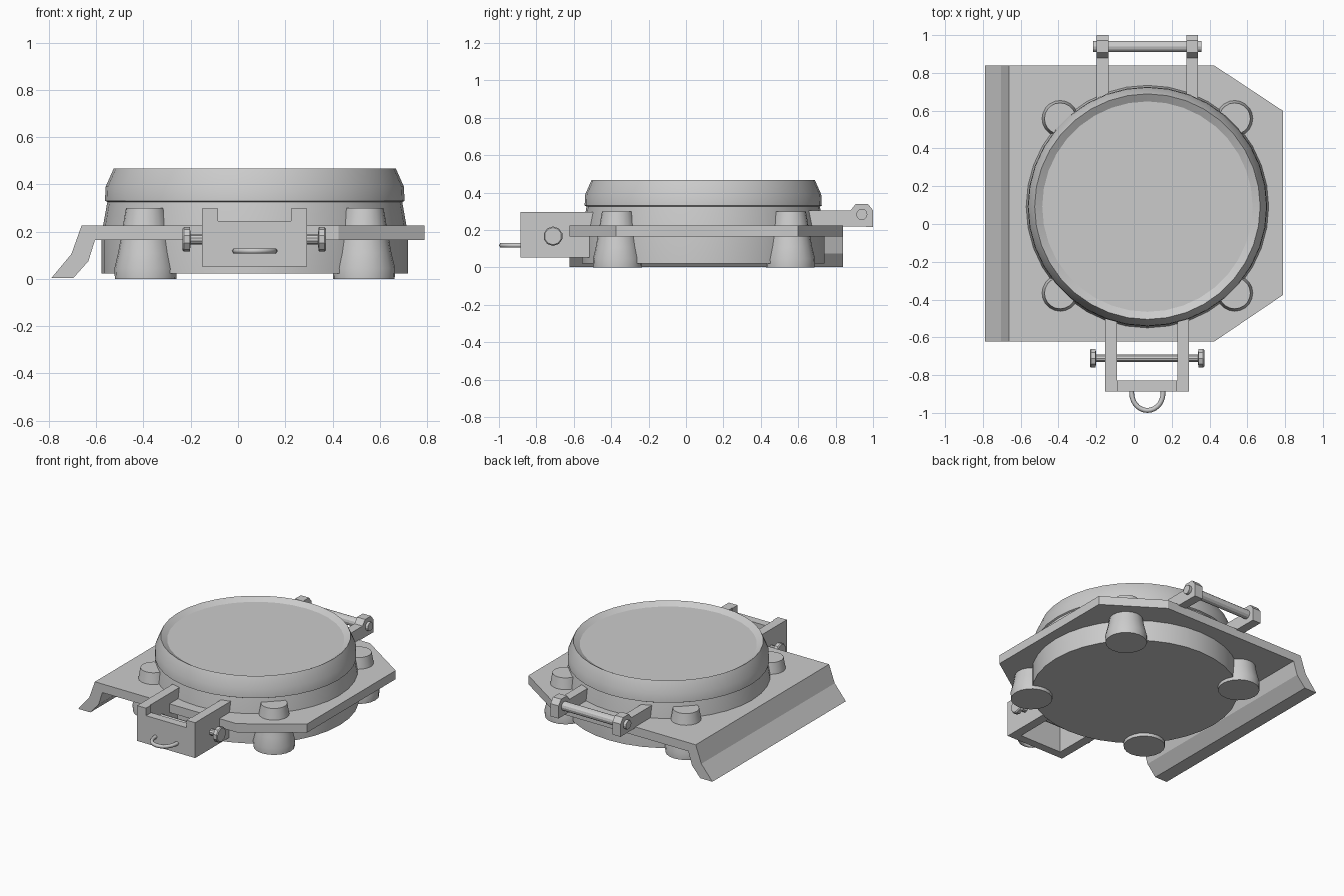
import bpy, bmesh
from math import pi, cos, sin, radians
from mathutils import Vector, Matrix

if "Cube" in bpy.data.objects:
    bpy.data.objects.remove(bpy.data.objects["Cube"])

CX, CY = 0.071, 0.092  # centre of the round body


def finish(name, bm, smooth=True):
    bmesh.ops.remove_doubles(bm, verts=bm.verts, dist=1e-5)
    bmesh.ops.recalc_face_normals(bm, faces=bm.faces)
    me = bpy.data.meshes.new(name)
    bm.to_mesh(me)
    bm.free()
    ob = bpy.data.objects.new(name, me)
    bpy.context.collection.objects.link(ob)
    if smooth:
        bpy.ops.object.select_all(action='DESELECT')
        ob.select_set(True)
        bpy.context.view_layer.objects.active = ob
        bpy.ops.object.shade_smooth_by_angle(angle=radians(25))
    return ob


def lathe(name, profile, segs, matrix):
    """Closed solid of revolution about local z from (radius, height) pairs."""
    bm = bmesh.new()
    rings = [[bm.verts.new((r * cos(2 * pi * i / segs), r * sin(2 * pi * i / segs), z))
              for i in range(segs)] for r, z in profile]
    for a, b in zip(rings, rings[1:]):
        for i in range(segs):
            j = (i + 1) % segs
            bm.faces.new((a[i], a[j], b[j], b[i]))
    bm.faces.new(rings[0])
    bm.faces.new(rings[-1])
    bm.transform(matrix)
    return finish(name, bm)


def prism(name, outline, vec):
    """Extrude a flat outline of 3D points along vec."""
    bm = bmesh.new()
    f = bm.faces.new([bm.verts.new(p) for p in outline])
    new = bmesh.ops.extrude_face_region(bm, geom=[f], use_keep_orig=True)
    bmesh.ops.translate(bm, vec=vec, verts=[v for v in new['geom'] if isinstance(v, bmesh.types.BMVert)])
    return finish(name, bm, False)


def along_x(y, z):
    return Matrix.Translation((0, y, z)) @ Matrix.Rotation(pi / 2, 4, 'Y')


# round body with rim and shallow dished lid
lathe("round_body", [(0.648, 0.022), (0.648, 0.165), (0.642, 0.225), (0.624, 0.325), (0.634, 0.33),
                     (0.631, 0.39), (0.597, 0.467), (0.557, 0.443)], 36,
      Matrix.Translation((CX, CY, 0)))

# base plate with two clipped corners
prism("base_plate", [(x, y, 0.165) for x, y in
                     [(-0.65, -0.622), (0.425, -0.622), (0.79, -0.375),
                      (0.79, 0.598), (0.425, 0.839), (-0.65, 0.839)]], (0, 0, 0.06))

# bent lip along the left edge
prism("bent_lip", [(x, -0.622, z) for x, z in
                   [(-0.65, 0.225), (-0.662, 0.225), (-0.705, 0.105), (-0.79, 0.003),
                    (-0.697, 0.003), (-0.633, 0.075), (-0.605, 0.165), (-0.65, 0.165)]
                   if not (x == -0.65 and z == 0.165)], (0, 1.461, 0))

# four tapered feet
for sx in (-1, 1):
    for sy in (-1, 1):
        lathe("foot", [(0.13, 0), (0.132, 0.045), (0.116, 0.11), (0.083, 0.3)], 20,
              Matrix.Translation((CX + sx * 0.462, CY + 0.004 + sy * 0.462, 0)))

# rear hinge arms with clipped knuckles
for x0 in (-0.198, 0.277):
    prism("hinge_arm", [(x0, y, z) for y, z in
                        [(0.62, 0.22), (1.0, 0.217), (1.0, 0.305), (0.972, 0.34),
                         (0.908, 0.34), (0.88, 0.305), (0.62, 0.305)]], (0.062, 0, 0))

# rear hinge pin
lathe("hinge_pin", [(0.03, -0.218), (0.03, 0.358)], 12, along_x(0.94, 0.283))

# front latch bracket: two arms and a front panel
for x0 in (-0.153, 0.229):
    prism("latch_arm", [(x0, y, z) for y, z in
                        [(-0.886, 0.052), (-0.45, 0.052), (-0.45, 0.297), (-0.886, 0.297)]],
          (0.063, 0, 0))
prism("latch_panel", [(x, -0.886, z) for x, z in
                      [(-0.15, 0.052), (0.29, 0.052), (0.29, 0.297), (0.224, 0.297),
                       (0.224, 0.245), (-0.085, 0.245), (-0.085, 0.297), (-0.15, 0.297)]],
      (0, 0.057, 0))

# latch pin with wide heads
lathe("latch_pin", [(0.046, -0.234), (0.052, -0.228), (0.052, -0.204), (0.021, -0.2),
                    (0.021, 0.338), (0.052, 0.342), (0.052, 0.366), (0.046, 0.372)], 10,
      along_x(-0.711, 0.167))

# half-ring pull handle
curve = bpy.data.curves.new("pull_handle", 'CURVE')
curve.dimensions = '3D'
curve.bevel_depth = 0.013
curve.bevel_resolution = 1
curve.use_fill_caps = True
path = [(CX - 0.083, -0.87)] + [(CX - 0.083 * cos(pi * i / 14), -0.895 - 0.092 * sin(pi * i / 14))
                                for i in range(15)] + [(CX + 0.083, -0.87)]
spline = curve.splines.new('POLY')
spline.points.add(len(path) - 1)
for p, (x, y) in zip(spline.points, path):
    p.co = (x, y, 0.118, 1)
handle = bpy.data.objects.new("pull_handle", curve)
bpy.context.collection.objects.link(handle)
